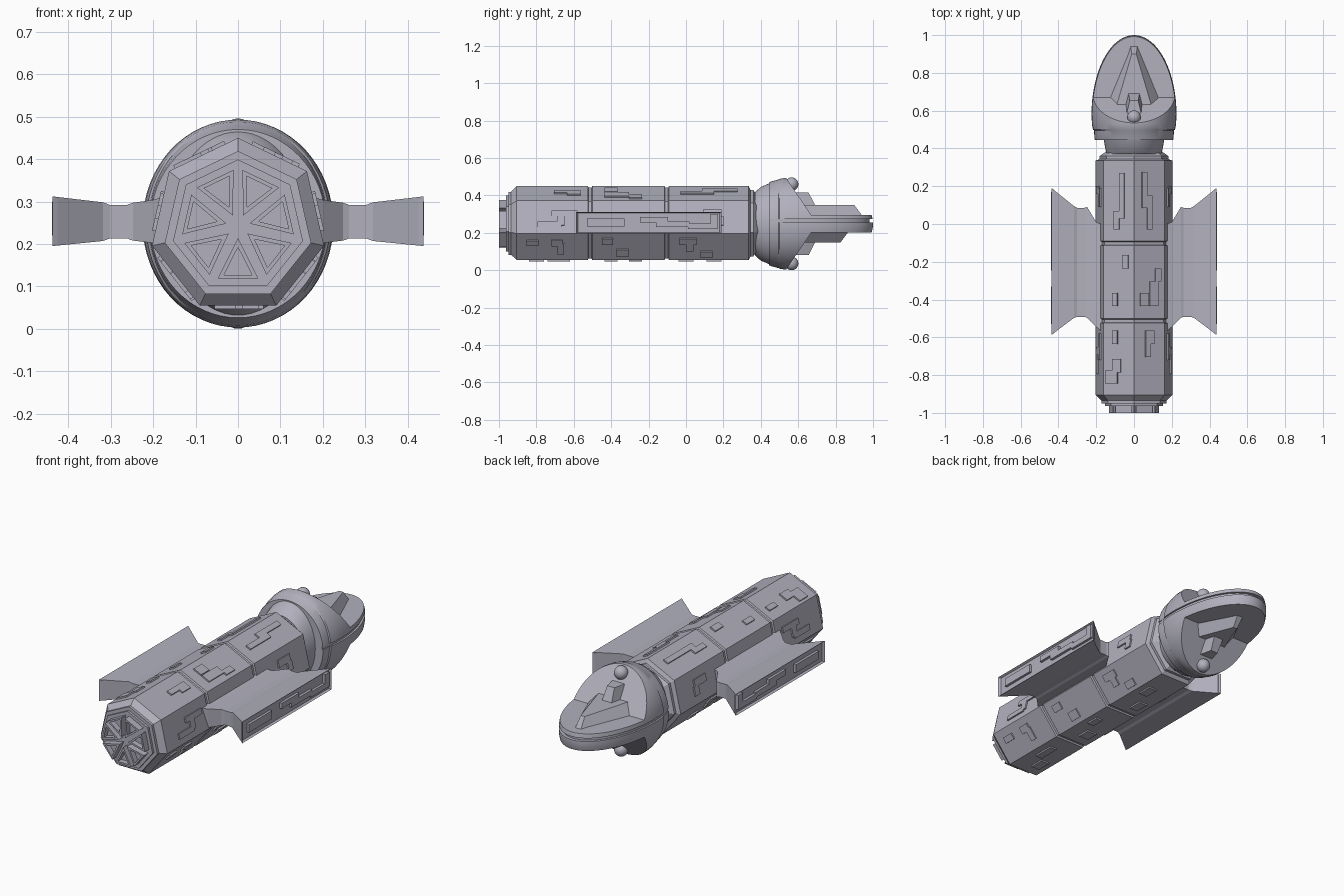
import bpy, bmesh
from math import sin, cos, pi, sqrt
from mathutils import Vector

if "Cube" in bpy.data.objects:
    bpy.data.objects.remove(bpy.data.objects["Cube"])

SIDES = 7
STEP = 2 * pi / SIDES
BODY_Z, HEAD_Z = 0.242, 0.248
BODY_R = 0.208
APOTHEM = BODY_R * cos(STEP / 2)

hull_grey = bpy.data.materials.new("hull_grey")
hull_grey.use_nodes = True
COLOUR = (0.44, 0.435, 0.51, 1)
hull_grey.diffuse_color = COLOUR
hull_grey.node_tree.nodes["Principled BSDF"].inputs["Base Color"].default_value = COLOUR


def finish(name, bm, smooth=False):
    bmesh.ops.recalc_face_normals(bm, faces=bm.faces)
    mesh = bpy.data.meshes.new(name)
    bm.to_mesh(mesh)
    bm.free()
    mesh.materials.append(hull_grey)
    obj = bpy.data.objects.new(name, mesh)
    bpy.context.collection.objects.link(obj)
    if smooth:
        smooth_shade(obj)
    return obj


def smooth_shade(obj):
    bpy.ops.object.select_all(action="DESELECT")
    obj.select_set(True)
    bpy.context.view_layer.objects.active = obj
    bpy.ops.object.shade_smooth_by_angle(angle=0.5)


def loft(bm, rings, closed=False):
    """Skin a row of equal-length point rings, capped or joined end to start."""
    loops = [[bm.verts.new(p) for p in ring] for ring in rings]
    pairs = list(zip(loops, loops[1:]))
    if closed:
        pairs.append((loops[-1], loops[0]))
    else:
        bm.faces.new(loops[0])
        bm.faces.new(loops[-1])
    for a, b in pairs:
        for i in range(len(a)):
            j = (i + 1) % len(a)
            bm.faces.new((a[i], a[j], b[j], b[i]))


def box(bm, centre, axes, sizes):
    """Box from a centre, three directions and three full sizes."""
    u, v, w = (Vector(a) * s / 2 for a, s in zip(axes, sizes))
    c = Vector(centre)
    loft(bm, [[c + k * w + i * u + j * v for i, j in ((1, 1), (-1, 1), (-1, -1), (1, -1))]
              for k in (-1, 1)])


def heptagon(y, r):
    return [(r * sin(i * STEP), y, BODY_Z + r * cos(i * STEP)) for i in range(SIDES)]


# Seven-sided body with chamfered ends and two grooves
profile = [(-.963, .157), (-.95, .157), (-.95, .177), (-.935, .177), (-.905, BODY_R)]
for y in (-.513, -.103):
    profile += [(y - .012, BODY_R), (y - .008, .199), (y + .008, .199), (y + .012, BODY_R)]
profile += [(.335, BODY_R), (.345, .186), (.36, .186), (.385, .15)]
bm = bmesh.new()
loft(bm, [heptagon(y, r) for y, r in profile])
finish("body", bm)


# Triangular engine frames, one per body side
def triangle(y, angle, tip, base, half):
    n = Vector((sin(angle), 0, cos(angle)))
    t = Vector((cos(angle), 0, -sin(angle)))
    c = Vector((0, y, BODY_Z))
    return [c + n * tip, c + n * base + t * half, c + n * base - t * half]


bm = bmesh.new()
for i in range(SIDES):
    a = (i + .5) * STEP
    loft(bm, [triangle(-.955, a, .028, .124, .048), triangle(-1, a, .028, .124, .048),
              triangle(-1, a, .05, .115, .033), triangle(-.97, a, .05, .115, .033)])
finish("engine_frames", bm)


# Raised plates on the body: y, sideways offset, length, width
def body_plates(name, faces, plates):
    bm = bmesh.new()
    for f in faces:
        a = (f + .5) * STEP
        n, t = Vector((sin(a), 0, cos(a))), Vector((cos(a), 0, -sin(a)))
        flip = -1 if f > SIDES // 2 else 1
        for y, u, length, width in plates:
            centre = n * APOTHEM + t * u * flip + Vector((0, y, BODY_Z))
            box(bm, centre, (t, (0, 1, 0), n), (width, length, .016))
    finish(name, bm)


body_plates("upper_left_plates", [0], [
    (.18, -.03, .19, .03), (.06, 0, .18, .03), (-.27, .05, .07, .035),
    (-.37, .025, .13, .05), (-.4, -.03, .07, .05), (-.6, 0, .07, .05),
    (-.67, -.01, .07, .03)])
body_plates("upper_right_plates", [6], [
    (.15, -.02, .24, .03), (.02, .01, .1, .03), (-.2, -.04, .07, .035),
    (-.4, .02, .07, .03), (-.6, .02, .07, .03), (-.75, .01, .07, .05),
    (-.81, .04, .07, .07)])
body_plates("side_plates", [1, 5], [
    (-.73, .04, .13, .03), (-.65, -.02, .14, .03), (-.67, .01, .04, .07),
    (.14, -.02, .1, .04), (.18, .02, .04, .05)])
body_plates("lower_plates", [2, 4], [
    (-.82, -.03, .065, .035), (-.69, -.03, .06, .04), (-.67, .01, .035, .07),
    (-.42, -.04, .06, .04), (-.34, .04, .065, .05), (.01, -.04, .09, .04),
    (.02, 0, .04, .05), (.11, .05, .065, .04)])
body_plates("belly_plates", [3], [
    (-.8, .03, .08, .05), (-.68, -.03, .12, .04), (-.4, .02, .07, .06),
    (-.27, -.04, .07, .04), (0, .03, .08, .05), (.15, -.03, .08, .05)])


# Side wings: waisted pylon flaring to a thin-rimmed outer panel
def wing_ring(side, x, y0, y1, z0, z1):
    return [(side * x, y0, z0), (side * x, y1, z0), (side * x, y1, z1), (side * x, y0, z1)]


for side, label in ((1, "left"), (-1, "right")):
    bm = bmesh.new()
    loft(bm, [wing_ring(side, *s) for s in (
        (.17, -.57, 0, .195, .312), (.2, -.545, .01, .202, .304),
        (.248, -.497, .09, .208, .297), (.262, -.492, .086, .213, .292),
        (.302, -.492, .086, .213, .292), (.318, -.497, .095, .207, .298),
        (.437, -.587, .19, .195, .312), (.425, -.58, .183, .201, .306))])
    finish(label + "_wing", bm)
    bm = bmesh.new()
    for y, z, length, height in ((-.43, .255, .2, .045), (-.17, .27, .15, .03),
                                 (-.07, .245, .18, .03), (.09, .235, .16, .03),
                                 (.15, .265, .04, .07)):
        box(bm, (side * .43, y, z), ((0, 1, 0), (0, 0, 1), (1, 0, 0)), (length, height, .018))
    finish(label + "_wing_plates", bm)


# Head: stepped neck and collar running into a half ellipsoid
SEG = 64
HEAD_Y, RX, RY, RZ = .58, .225, .42, .246


def ellipse(y, rx, rz):
    return [(rx * cos(2 * pi * i / SEG), y, HEAD_Z + rz * sin(2 * pi * i / SEG))
            for i in range(SEG)]


rings = [ellipse(*r) for r in (
    (.37, .145, .17), (.4, .152, .197), (.445, .16, .216), (.445, .207, .222), (.455, .21, .226),
    (.495, .211, .237), (.5, .217, .24), (.53, .223, .245))]
for i in range(24):
    a = i / 24 * pi / 2
    rings.append(ellipse(HEAD_Y + RY * sin(a), RX * cos(a), RZ * cos(a)))
rings.append(ellipse(HEAD_Y + RY, .002, .002))
bm = bmesh.new()
loft(bm, rings)
head = finish("head", bm)

# Cutters: a scooped deck above and below, and a groove round the rim
cutters = []
for s in (1, -1):
    bm = bmesh.new()
    deck = [(.67, .047), (1.1, .047), (1.1, .4), (.43, .4)]
    loft(bm, [[(x, y, HEAD_Z + s * z) for y, z in deck] for x in (-.4, .4)])
    cutters.append(finish("deck_cutter", bm))
bm = bmesh.new()
loft(bm, [[(RX * k * cos(2 * pi * i / SEG), HEAD_Y + RY * k * sin(2 * pi * i / SEG), z)
           for i in range(SEG)]
          for k, z in ((.955, .256), (1.1, .256), (1.1, .273), (.955, .273))], closed=True)
cutters.append(finish("groove_cutter", bm))
for cutter in cutters:
    mod = head.modifiers.new("cut", "BOOLEAN")
    mod.operation, mod.solver, mod.object = "DIFFERENCE", "EXACT", cutter
    bpy.context.view_layer.objects.active = head
    bpy.ops.object.modifier_apply(modifier=mod.name)
    bpy.data.objects.remove(cutter)
smooth_shade(head)


# Deck wedge, cabin block and dome, above and below
def slab(bm, s, *levels):
    loft(bm, [[(-wb, yb, HEAD_Z + s * z), (wb, yb, HEAD_Z + s * z),
               (wf, yf, HEAD_Z + s * z), (-wf, yf, HEAD_Z + s * z)]
              for z, yb, wb, yf, wf in levels])


for s, label, nose in ((1, "upper", .945), (-1, "lower", .87)):
    bm = bmesh.new()
    slab(bm, s, (.04, .6, .16, nose, .018), (.1, .6, .1, nose - .045, .012))
    finish(label + "_wedge", bm)
    bm = bmesh.new()
    slab(bm, s, (.09, .57, .06, .695, .03), (.168, .57, .042, .655, .022))
    finish(label + "_cabin", bm)
    bm = bmesh.new()
    bmesh.ops.create_uvsphere(bm, u_segments=24, v_segments=12, radius=.036)
    for v in bm.verts:
        v.co = Vector((0, .565, HEAD_Z + s * .212)) + v.co
    finish(label + "_dome", bm, smooth=True)
